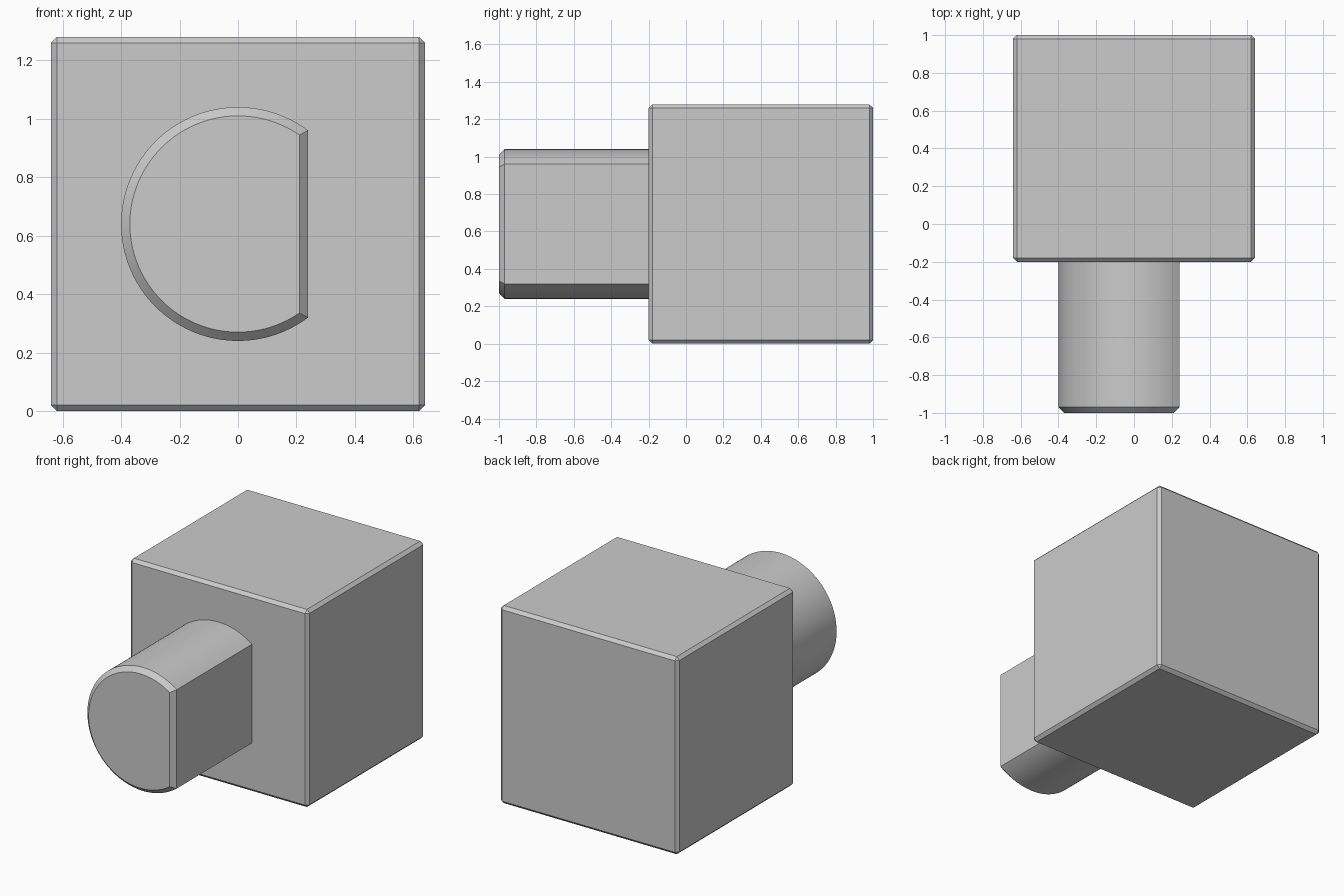
import bpy, bmesh, math

if "Cube" in bpy.data.objects:
    bpy.data.objects.remove(bpy.data.objects["Cube"])

grey = bpy.data.materials.new("plain grey")
grey.diffuse_color = (0.6, 0.6, 0.6, 1)
grey.use_nodes = True
grey.node_tree.nodes["Principled BSDF"].inputs["Base Color"].default_value = grey.diffuse_color


def finish(bm, name):
    bmesh.ops.recalc_face_normals(bm, faces=bm.faces[:])
    mesh = bpy.data.meshes.new(name)
    bm.to_mesh(mesh)
    bm.free()
    mesh.materials.append(grey)
    obj = bpy.data.objects.new(name, mesh)
    bpy.context.collection.objects.link(obj)
    return obj


# Block with chamfered edges
bm = bmesh.new()
bmesh.ops.create_cube(bm, size=1)
bmesh.ops.scale(bm, vec=(1.28, 1.2, 1.28), verts=bm.verts[:])
bmesh.ops.translate(bm, vec=(0, 0.4, 0.64), verts=bm.verts[:])
bmesh.ops.bevel(bm, geom=bm.edges[:], offset=0.02, segments=1,
                profile=0.5, affect='EDGES')
finish(bm, "block")


# D-shaped shaft with a chamfered front end
def d_ring(bm, y, radius, flat, steps=96):
    start = math.acos(flat / radius)
    sweep = 2 * (math.pi - start)
    angles = [start + sweep * i / steps for i in range(steps + 1)]
    return [bm.verts.new((radius * math.cos(a), y, 0.64 + radius * math.sin(a)))
            for a in angles]


bm = bmesh.new()
rings = [d_ring(bm, -1.0, 0.37, 0.21),
         d_ring(bm, -0.97, 0.4, 0.24),
         d_ring(bm, -0.2, 0.4, 0.24)]
for a, b in zip(rings, rings[1:]):
    for i in range(len(a)):
        j = (i + 1) % len(a)
        bm.faces.new((a[i], a[j], b[j], b[i]))
bm.faces.new(rings[0])
bm.faces.new(rings[-1])
shaft = finish(bm, "d_shaft")

bpy.context.view_layer.objects.active = shaft
shaft.select_set(True)
bpy.ops.object.shade_smooth_by_angle(angle=math.radians(30))
